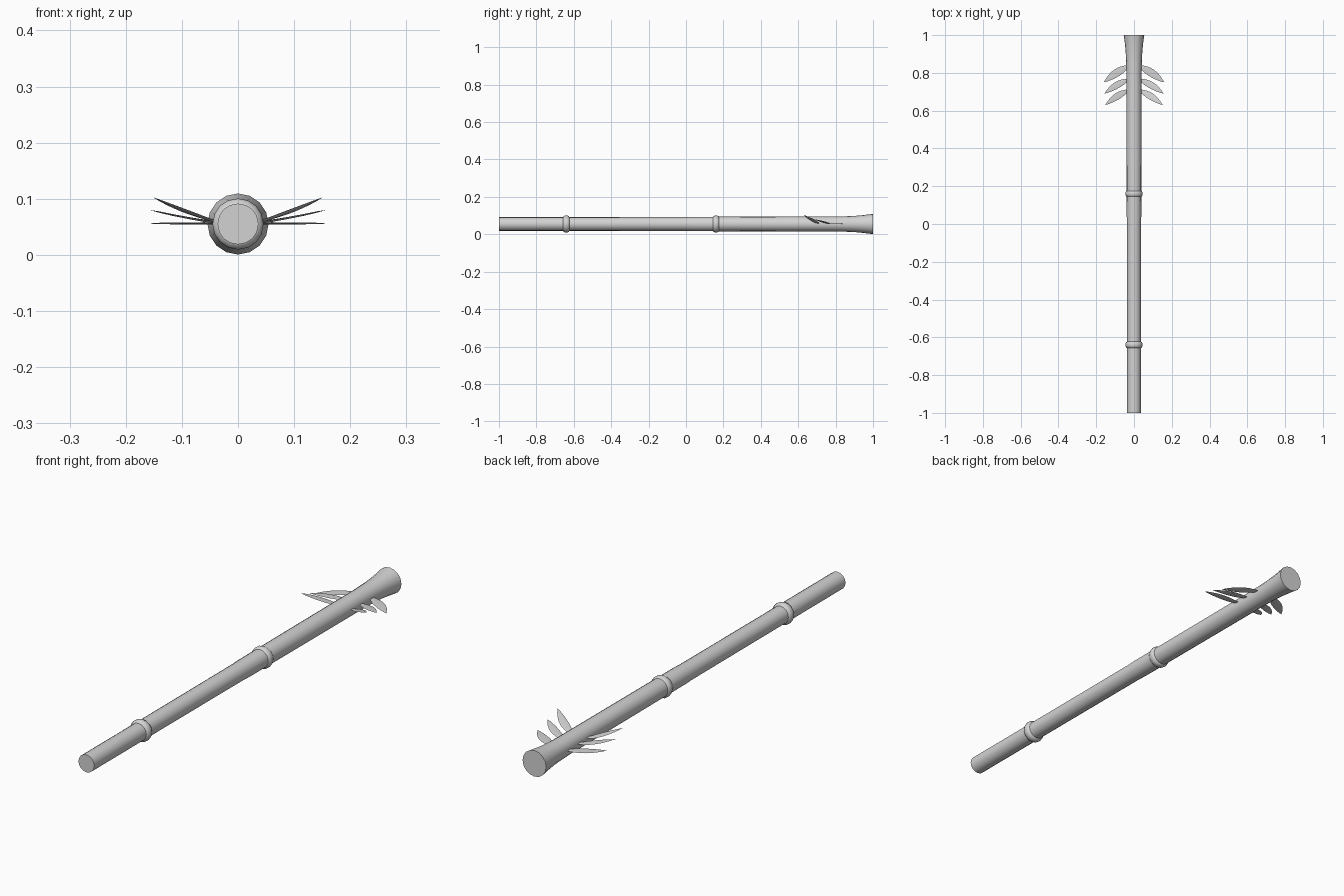
import bpy, bmesh, math
from mathutils import Vector

if "Cube" in bpy.data.objects:
    bpy.data.objects.remove(bpy.data.objects["Cube"])

AXIS_Z = 0.055
SIDES = 16

grey = bpy.data.materials.new("plain grey")
grey.diffuse_color = (0.65, 0.65, 0.65, 1)
grey.use_nodes = True
grey.node_tree.nodes["Principled BSDF"].inputs["Base Color"].default_value = grey.diffuse_color


def finish(bm, name, angle):
    bmesh.ops.recalc_face_normals(bm, faces=bm.faces)
    mesh = bpy.data.meshes.new(name)
    bm.to_mesh(mesh)
    bm.free()
    mesh.materials.append(grey)
    obj = bpy.data.objects.new(name, mesh)
    bpy.context.collection.objects.link(obj)
    bpy.ops.object.select_all(action='DESELECT')
    obj.select_set(True)
    bpy.context.view_layer.objects.active = obj
    bpy.ops.object.shade_smooth_by_angle(angle=math.radians(angle))
    return obj


def bridge(bm, a, b):
    n = len(a)
    for i in range(n):
        bm.faces.new((a[i], a[(i + 1) % n], b[(i + 1) % n], b[i]))


def lathe(name, profile, closed=False):
    """Turn (y, radius) points around the stick's long axis."""
    bm = bmesh.new()
    rings = []
    for y, r in profile:
        rings.append([bm.verts.new((r * math.cos(a), y, AXIS_Z + r * math.sin(a)))
                      for a in (2 * math.pi * i / SIDES for i in range(SIDES))])
    for a, b in zip(rings, rings[1:]):
        bridge(bm, a, b)
    if closed:
        bridge(bm, rings[-1], rings[0])
    else:
        bm.faces.new(rings[0])
        bm.faces.new(rings[-1])
    return finish(bm, name, 45)


# Stick: slight taper, flared at the back end
lathe("bamboo_stick", [(-1, .0365), (-.45, .0365), (0, .037), (.04, .0385),
                       (.48, .0395), (.8, .040), (.86, .0415), (.91, .044),
                       (.96, .049), (1, .0545)])

# Rounded node rings
for name, y in (("front_node_ring", -.64), ("middle_node_ring", .16)):
    ring = [(y + .017 * math.cos(a), .036 + .010 * math.sin(a))
            for a in (2 * math.pi * i / 10 for i in range(10))]
    lathe(name, ring, closed=True)


# Leaves: thin pointed blades, three on each side
def leaf(name, side, base, tip, half_width):
    bm = bmesh.new()
    base, tip = Vector(base), Vector(tip)
    d = tip - base
    across = Vector((-d.y, d.x, 0)).normalized()
    steps, rings = 8, []
    for i in range(steps):
        t = i / steps
        c = base + d * t
        c.z = base.z + d.z * t ** 1.25
        c.y += .006 * math.sin(math.pi * t)
        w = half_width * max(.3, math.sin(math.pi * (.08 + .92 * t)) ** .85)
        if t > .6:
            w = half_width * math.sin(math.pi * (.08 + .92 * t)) ** .85
        thick = Vector((0, 0, .0025 * (1 - .6 * t)))
        pts = (c + across * w, c + thick, c - across * w, c - thick)
        rings.append([bm.verts.new((p.x * side, p.y, p.z)) for p in pts])
    for a, b in zip(rings, rings[1:]):
        bridge(bm, a, b)
    end = bm.verts.new((tip.x * side, tip.y, tip.z))
    for i in range(4):
        bm.faces.new((rings[-1][i], rings[-1][(i + 1) % 4], end))
    bm.faces.new(rings[0])
    finish(bm, name, 40)


LEAVES = (("back", (.03, .835, .056), (.16, .75, .056), .021),
          ("middle", (.03, .765, .057), (.157, .69, .080), .018),
          ("front", (.03, .708, .058), (.152, .63, .103), .018))
for part, base, tip, half_width in LEAVES:
    for side, label in ((1, "right"), (-1, "left")):
        leaf(f"{label}_{part}_leaf", side, base, tip, half_width)
